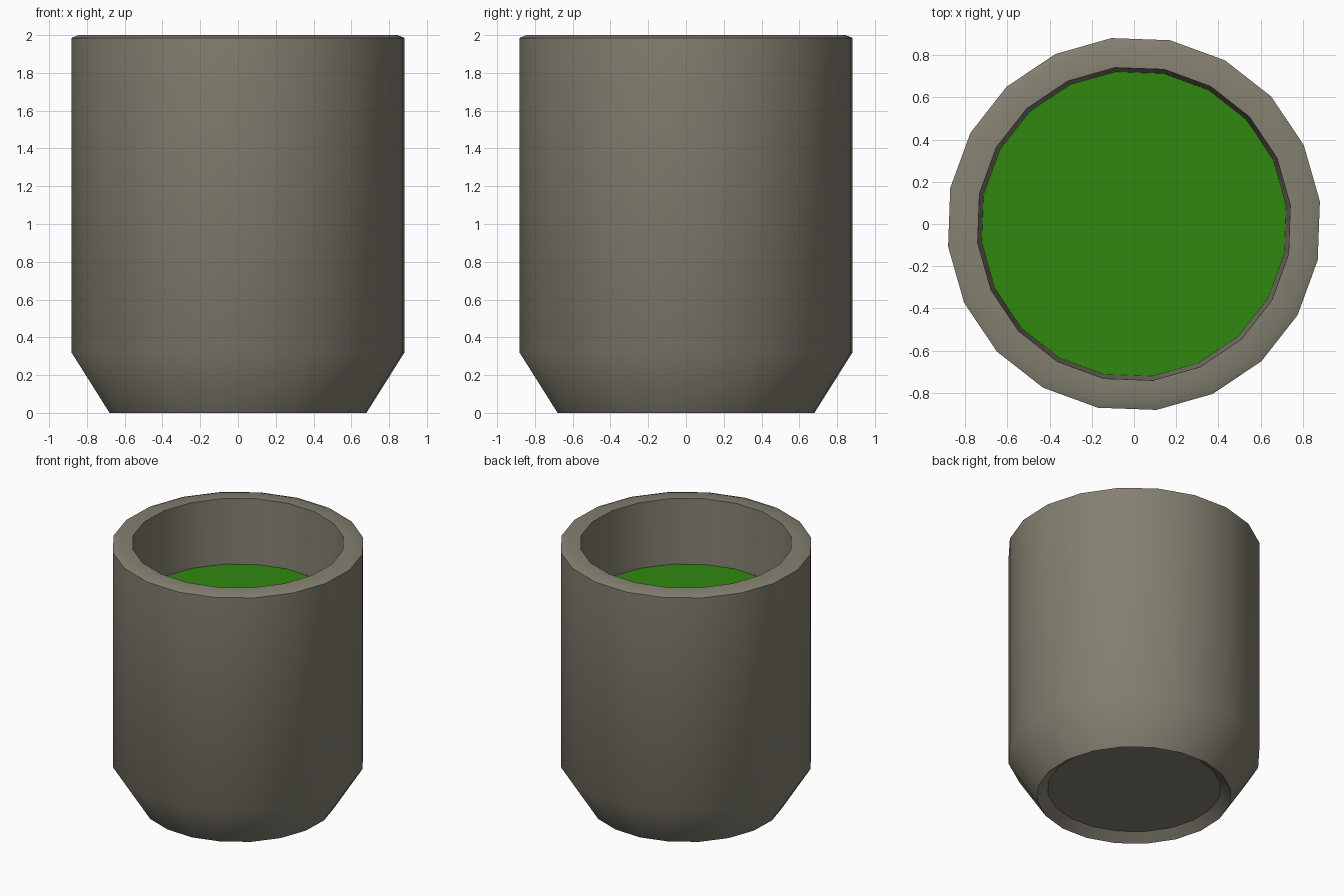
import bpy, bmesh
from math import sin, cos, radians, pi

if "Cube" in bpy.data.objects:
    bpy.data.objects.remove(bpy.data.objects["Cube"])

SIDES = 20
TURN = radians(6.9)


def material(name, color):
    m = bpy.data.materials.new(name)
    m.diffuse_color = (*color, 1)
    m.use_nodes = True
    m.node_tree.nodes["Principled BSDF"].inputs["Base Color"].default_value = m.diffuse_color
    return m


def lathe(name, profile, mat, cap_start=False, cap_end=False):
    """Spin (radius, z) points around z into a 20-sided shell."""
    bm = bmesh.new()
    rings = [[bm.verts.new((r * cos(TURN + 2 * pi * i / SIDES),
                            r * sin(TURN + 2 * pi * i / SIDES), z))
              for i in range(SIDES)] for r, z in profile]
    for a, b in zip(rings, rings[1:]):
        for i in range(SIDES):
            j = (i + 1) % SIDES
            bm.faces.new((a[i], a[j], b[j], b[i]))
    if cap_start:
        bm.faces.new(rings[0][::-1])
    if cap_end:
        bm.faces.new(rings[-1])
    me = bpy.data.meshes.new(name)
    bm.to_mesh(me)
    bm.free()
    ob = bpy.data.objects.new(name, me)
    bpy.context.collection.objects.link(ob)
    me.materials.append(mat)
    bpy.ops.object.select_all(action='DESELECT')
    ob.select_set(True)
    bpy.context.view_layer.objects.active = ob
    bpy.ops.object.shade_smooth_by_angle(angle=radians(36))
    return ob


clay = material("clay", (0.23, 0.215, 0.165))
green = material("green", (0.03, 0.25, 0.005))

# Cup: recessed underside, chamfered foot, wall, slightly rounded rim, cavity
lathe("cup", [(0.61, 0.055), (0.685, 0), (0.888, 0.32), (0.888, 1.985),
              (0.85, 2.0), (0.747, 2.0), (0.727, 1.5), (0.68, 0.35),
              (0.58, 0.15)], clay, cap_start=True, cap_end=True)

# Liquid surface filling the cup to three quarters
lathe("liquid", [(0.70, 1.46), (0.728, 1.5)], green, cap_start=True, cap_end=True)
